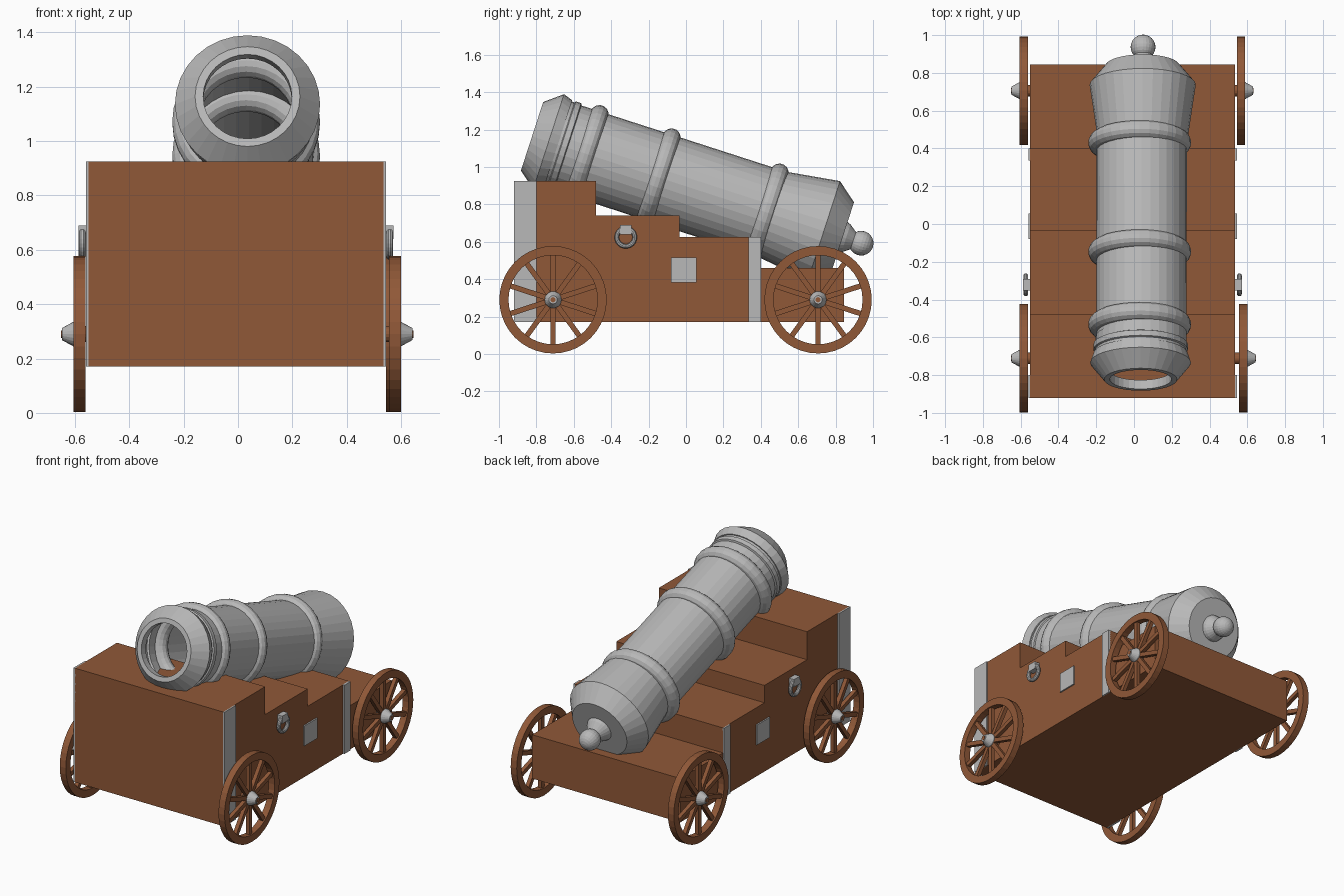
import bpy, bmesh, math
from mathutils import Matrix, Vector

if "Cube" in bpy.data.objects:
    bpy.data.objects.remove(bpy.data.objects["Cube"])


def material(name, rgb):
    m = bpy.data.materials.new(name)
    m.diffuse_color = (*rgb, 1)
    m.use_nodes = True
    m.node_tree.nodes["Principled BSDF"].inputs["Base Color"].default_value = m.diffuse_color
    return m


WOOD = material("brown wood", (0.28, 0.098, 0.039))
METAL = material("grey metal", (0.48, 0.48, 0.48))


def finish(name, bm, mat):
    bmesh.ops.recalc_face_normals(bm, faces=bm.faces)
    me = bpy.data.meshes.new(name)
    bm.to_mesh(me)
    bm.free()
    me.materials.append(mat)
    ob = bpy.data.objects.new(name, me)
    bpy.context.collection.objects.link(ob)
    return ob


def lathe(name, profile, mat, matrix, closed=False, n=32):
    """Revolve (t, r) points around local z, then place with matrix."""
    bm = bmesh.new()
    rows = []
    for t, r in profile:
        if r < 1e-6:
            rows.append([bm.verts.new((0, 0, t))] * n)
        else:
            rows.append([bm.verts.new((r * math.cos(2 * math.pi * i / n),
                                       r * math.sin(2 * math.pi * i / n), t)) for i in range(n)])
    pairs = list(zip(rows, rows[1:]))
    if closed:
        pairs.append((rows[-1], rows[0]))
    for a, b in pairs:
        for i in range(n):
            j = (i + 1) % n
            vs = list(dict.fromkeys((a[i], a[j], b[j], b[i])))
            bm.faces.new(vs)
    bm.transform(matrix)
    return finish(name, bm, mat)


def circle(t, r, rad, n=14):
    return [(t + rad * math.cos(2 * math.pi * i / n), r + rad * math.sin(2 * math.pi * i / n))
            for i in range(n)]


def box(name, lo, hi, mat):
    bm = bmesh.new()
    lo, hi = Vector(lo), Vector(hi)
    bmesh.ops.create_cube(bm, size=1, matrix=Matrix.Translation((lo + hi) / 2)
                          @ Matrix.Diagonal((*(hi - lo), 1)))
    return finish(name, bm, mat)


# stepped carriage body
X0, X1 = -0.55, 0.535
steps = [(-0.92, 0.17), (0.845, 0.17), (0.845, 0.46), (0.40, 0.46), (0.40, 0.625),
         (-0.035, 0.625), (-0.035, 0.74), (-0.48, 0.74), (-0.48, 0.925), (-0.92, 0.925)]
bm = bmesh.new()
face = bm.faces.new([bm.verts.new((X0, y, z)) for y, z in steps])
ext = bmesh.ops.extrude_face_region(bm, geom=[face])
bmesh.ops.translate(bm, vec=(X1 - X0, 0, 0),
                    verts=[v for v in ext["geom"] if isinstance(v, bmesh.types.BMVert)])
finish("carriage_body", bm, WOOD)


# barrel parts share one tilted axis
def gun(x):
    return Matrix.Translation((x, -0.823, 1.164)) @ Matrix.Rotation(math.radians(-108), 4, 'X')


lathe("muzzle", [(0.24, 0.155), (0.06, 0.155), (0.06, 0.163), (0, 0.163), (0, 0.193), (0.093, 0.267),
                 (0.145, 0.249), (0.145, 0.242), (0.16, 0.242), (0.165, 0.25), (0.195, 0.25),
                 (0.2, 0.238), (0.24, 0.238)][3:], METAL, gun(0.035))
lathe("muzzle_lip", [(0, 0.163), (0.05, 0.163), (0.05, 0.215)], METAL, gun(0.035))
lathe("barrel", [(0.2, 0.238), (1.36, 0.24)], METAL, gun(0.04))
lathe("breech", [(1.34, 0.238), (1.64, 0.281), (1.746, 0.196), (1.746, 0)], METAL, gun(0.046))
lathe("knob_neck", [(1.746, 0.085), (1.765, 0.078), (1.81, 0.045), (1.85, 0.04)], METAL, gun(0.048), n=24)
lathe("knob", [(1.85 - 0.066 * math.cos(math.pi * i / 12), 0.066 * math.sin(math.pi * i / 12))
               for i in range(13)], METAL, gun(0.048), n=24)
for i, t in enumerate((0.306, 0.711, 1.318)):
    lathe(f"barrel_ring_{i + 1}", circle(t, 0.224, 0.049), METAL, gun(0.03))

# wheels, hubs and axles
WR, RI = 0.287, 0.238
for end, y, shift in (("front", -0.711, 0.0), ("rear", 0.706, -0.012)):
    for side, s, inner in (("left", -1, -0.562), ("right", 1, 0.556 + shift)):
        place = Matrix.Translation((inner, y, 0.29)) @ Matrix.Rotation(s * math.pi / 2, 4, 'Y')
        tag = f"{end}_{side}"
        lathe(f"{tag}_wheel_rim", [(0, RI), (0.044, RI), (0.044, WR), (0, WR)], WOOD, place, True, 40)
        bm = bmesh.new()
        for k in range(10):
            bmesh.ops.create_cube(bm, size=1, matrix=Matrix.Rotation(k * math.pi / 5, 4, 'Z')
                                  @ Matrix.Translation((0.135, 0, 0.022))
                                  @ Matrix.Diagonal((0.22, 0.028, 0.026, 1)))
        finish(f"{tag}_wheel_spokes", bm, WOOD).data.transform(place)
        lathe(f"{tag}_hub", [(0, 0), (0, 0.045), (0.044, 0.045), (0.086, 0.022), (0.086, 0)],
              METAL, place, n=20)
        lathe(f"{tag}_axle", [(-0.06, 0), (-0.06, 0.03), (0, 0.03), (0, 0.014), (0.089, 0.014), (0.089, 0)],
              WOOD, place, n=16)

# metal fittings on both flanks
for side, s, x in (("left", -1, X0), ("right", 1, X1)):
    def plate(name, y0, y1, z0, z1, depth):
        a, b = sorted((x - s * 0.004, x + s * depth))
        box(f"{side}_{name}", (a, y0, z0), (b, y1, z1), METAL)
    plate("front_strap", -0.92, -0.80, 0.17, 0.925, 0.0095)
    plate("rear_strap", 0.335, 0.40, 0.17, 0.625, 0.0095)
    plate("square_plate", -0.08, 0.055, 0.382, 0.515, 0.0095)
    plate("ring_bracket", -0.353, -0.292, 0.64, 0.69, 0.037)
    lathe(f"{side}_tie_ring", circle(0, 0.048, 0.013, 10), METAL,
          Matrix.Translation((x + s * 0.023, -0.322, 0.624)) @ Matrix.Rotation(math.pi / 2, 4, 'Y'),
          True, 24)
for ob in bpy.data.objects:
    if ob.name.startswith("barrel_ring"):
        # close the ring tube seam
        bm = bmesh.new()
        bm.from_mesh(ob.data)
        bmesh.ops.holes_fill(bm, edges=[], sides=0)
        n = 32
        bm.verts.ensure_lookup_table()
        last = len(bm.verts) - n
        for i in range(n):
            j = (i + 1) % n
            bm.faces.new([bm.verts[k] for k in (last + i, last + j, j, i)])
        bmesh.ops.recalc_face_normals(bm, faces=bm.faces)
        bm.to_mesh(ob.data)
        bm.free()
